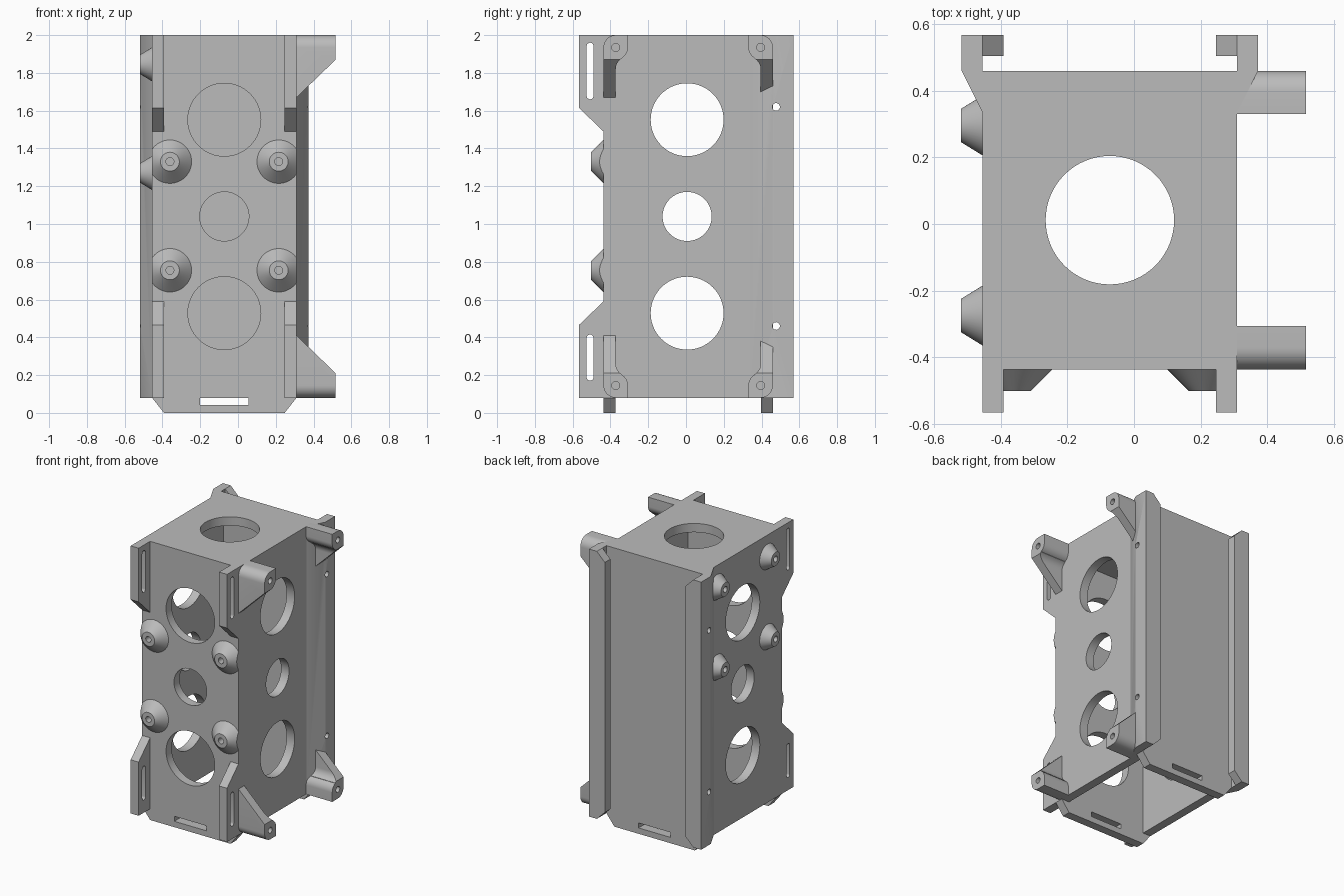
import bpy, bmesh, math
from mathutils import Matrix, Vector

if "Cube" in bpy.data.objects:
    bpy.data.objects.remove(bpy.data.objects["Cube"])

grey = bpy.data.materials.new("plain_grey")
grey.use_nodes = True
grey.diffuse_color = (0.5, 0.5, 0.5, 1)
grey.node_tree.nodes["Principled BSDF"].inputs["Base Color"].default_value = (0.5, 0.5, 0.5, 1)

# Main dimensions
XR, XL = -0.455, 0.31       # outer faces of the side walls
YF, YB = -0.437, 0.46       # outer faces of the front and back walls
Z0, Z1 = 0.08, 2.0          # height of the box
T = 0.063                   # wall thickness
XM, YM, ZM = (XR + XL) / 2, (YF + YB) / 2, (Z0 + Z1) / 2
ROT = {"x": Matrix.Rotation(math.pi / 2, 4, "Y"),
       "y": Matrix.Rotation(math.pi / 2, 4, "X"), "z": Matrix()}


def finish(name, bm):
    bmesh.ops.recalc_face_normals(bm, faces=bm.faces)
    mesh = bpy.data.meshes.new(name)
    bm.to_mesh(mesh)
    bm.free()
    mesh.materials.append(grey)
    ob = bpy.data.objects.new(name, mesh)
    bpy.context.collection.objects.link(ob)
    return ob


def prism(name, pts, axis, a, b):
    """Outline in the two other axes (in x, y, z order), extruded along axis."""
    place = {"x": lambda u, v: (a, u, v), "y": lambda u, v: (u, a, v),
             "z": lambda u, v: (u, v, a)}[axis]
    bm = bmesh.new()
    face = bm.faces.new([bm.verts.new(place(*p)) for p in pts])
    ext = bmesh.ops.extrude_face_region(bm, geom=[face])["geom"]
    step = Vector([b - a if k == axis else 0 for k in "xyz"])
    bmesh.ops.translate(bm, vec=step, verts=[g for g in ext if isinstance(g, bmesh.types.BMVert)])
    return finish(name, bm)


def box(name, lo, hi):
    return prism(name, [(lo[0], lo[1]), (hi[0], lo[1]), (hi[0], hi[1]), (lo[0], hi[1])],
                 "z", lo[2], hi[2])


def cone(name, centre, axis, r1, r2, depth, n=48, clip=None):
    bm = bmesh.new()
    bmesh.ops.create_cone(bm, cap_ends=True, segments=n, radius1=r1, radius2=r2, depth=depth,
                          matrix=Matrix.Translation(centre) @ ROT[axis])
    for x, side in clip or []:
        cut = bmesh.ops.bisect_plane(bm, geom=bm.verts[:] + bm.edges[:] + bm.faces[:],
                                     plane_co=(x, 0, 0), plane_no=(side, 0, 0), clear_outer=True)
        bmesh.ops.holes_fill(bm, edges=[e for e in cut["geom_cut"] if isinstance(e, bmesh.types.BMEdge)])
    return finish(name, bm)


def drill(centre, axis, r, depth=0.3, n=64):
    return cone("cutter", centre, axis, r, r, depth, n)


def carve(ob, cutters):
    for c in cutters:
        c.hide_render = True
        m = ob.modifiers.new("cut", "BOOLEAN")
        m.operation, m.solver, m.object = "DIFFERENCE", "EXACT", c
    bpy.context.view_layer.update()
    ob.data = bpy.data.meshes.new_from_object(ob.evaluated_get(bpy.context.evaluated_depsgraph_get()))
    ob.modifiers.clear()
    for c in cutters:
        bpy.data.objects.remove(c)


def smooth(ob):
    bpy.ops.object.select_all(action="DESELECT")
    ob.select_set(True)
    bpy.context.view_layer.objects.active = ob
    bpy.ops.object.shade_smooth_by_angle(angle=math.radians(30))


def arc(cu, cv, r, a0, a1, n=8):
    return [(cu + r * math.cos(math.radians(a0 + (a1 - a0) * i / n)),
             cv + r * math.sin(math.radians(a0 + (a1 - a0) * i / n))) for i in range(n + 1)]


def flip(z):
    return 2 * ZM - z


WINDOWS = [(ZM + 0.512, 0.193), (ZM, 0.13), (ZM - 0.512, 0.193)]

# Front and back walls with the tabs below the box
tab_wall = [(XR + T, 0), (XL - T, 0), (XL, Z0), (XL - T, Z0), (XL - T, Z1),
            (XR + T, Z1), (XR + T, Z0), (XR, Z0)]
for name, y in (("front_wall", YF), ("back_wall", YB - T)):
    wall = prism(name, tab_wall, "y", y, y + T)
    cuts = [box("cutter", (-0.2, y - 0.1, 0.042), (0.055, y + 0.16, 0.078))]
    if name == "front_wall":
        cuts += [drill((XM, y, z), "y", r) for z, r in WINDOWS]
    carve(wall, cuts)
    smooth(wall)

# Top wall with its round opening
top = box("top_wall", (XR + T, YF + T, Z1 - T), (XL - T, YB - T, Z1))
carve(top, [drill((XM, YM, Z1), "z", 0.193)])
smooth(top)

# Side walls with front ears, rear rails and lips
ear = -0.567
side = [(ear, Z0), (YB, Z0), (YB, Z1), (ear, Z1), (ear, 1.615), (YF, 1.49),
        (YF, flip(1.49)), (ear, flip(1.615))]
for label, xo, s in (("left", XL, 1), ("right", XR, -1)):
    xi = xo - s * T
    wall = prism(label + "_wall", side, "x", xi, xo)
    cuts = [drill((xo, 0.006, z), "x", r) for z, r in WINDOWS]
    for lo, hi in ((1.66, 1.96), (0.17, 0.415)):
        slot = arc(-0.508, hi - 0.018, 0.018, 0, 180) + arc(-0.508, lo + 0.018, 0.018, 180, 360)
        cuts.append(prism("cutter", slot, "x", xo - 0.15, xo + 0.15))
    carve(wall, cuts)
    smooth(wall)

    rail = prism(label + "_rail", [(xo, 0.335), (xo + s * T, YB), (xo + s * T, 0.568),
                                   (xo, 0.568), (xo, YB)], "z", Z0, Z1)
    carve(rail, [drill((xo, 0.477, z), "x", 0.02, n=24) for z in (1.62, flip(1.62))])
    smooth(rail)
    prism(label + "_rail_lip", [(xo, Z1), (xi, Z1 - T), (xi, Z0 + T), (xo, Z0)], "y", 0.505, 0.568)

# Mounting lugs on the left wall, each with a sloping strut
R = 0.065
lug = ([(YF, 1.6)] + arc(YF + R, Z1 - R, R, 180, 90) + [(YF + 2 * R, Z1)]
       + arc(YF + R, Z1 - R, R, 0, -60) + arc(YF + 2 * R, 1.82, R, 120, 180) + [(YF + R, 1.6)])
for depth_name, fy in (("front", lambda y: y), ("rear", lambda y: 2 * YM - y)):
    for level, fz in (("upper", lambda z: z), ("lower", flip)):
        ob = prism(f"{depth_name}_{level}_lug", [(fy(y), fz(z)) for y, z in lug], "x", XL - 0.01, 0.517)
        ramp = [(XL - 0.2, fz(1.475)), (0.717, fz(2.067)), (0.717, fz(1.4)), (XL - 0.2, fz(1.4))]
        ramp[0], ramp[1] = (XL - 0.2, fz(1.67 - 0.193)), (0.717, fz(1.87 + 0.193))
        carve(ob, [prism("cutter", ramp, "y", -0.7, 0.7),
                   drill((0.517, fy(YF + R), fz(Z1 - R)), "x", 0.021, 0.2, 24)])
        smooth(ob)

# Conical screw bosses on the front wall, trimmed flush with the sides
D = 0.065
for i, x in enumerate((XM - 0.288, XM + 0.288)):
    for j, z in enumerate((0.755, 1.33)):
        ob = cone(f"front_boss_{i}{j}", (x, YF - D / 2, z), "y", 0.115, 0.05, D,
                  clip=[(XR, -1), (XL, 1)])
        carve(ob, [drill((x, YF - D, z), "y", 0.021, 0.1, 24)])
        smooth(ob)

# Conical screw bosses on the right wall
for i, y in enumerate((-0.275, 0.296)):
    for j, z in enumerate((1.27, 1.845)):
        ob = cone(f"right_boss_{i}{j}", (XR - D / 2, y, z), "x", 0.05, 0.09, D)
        carve(ob, [drill((XR - D, y, z), "x", 0.021, 0.1, 24)])
        smooth(ob)
